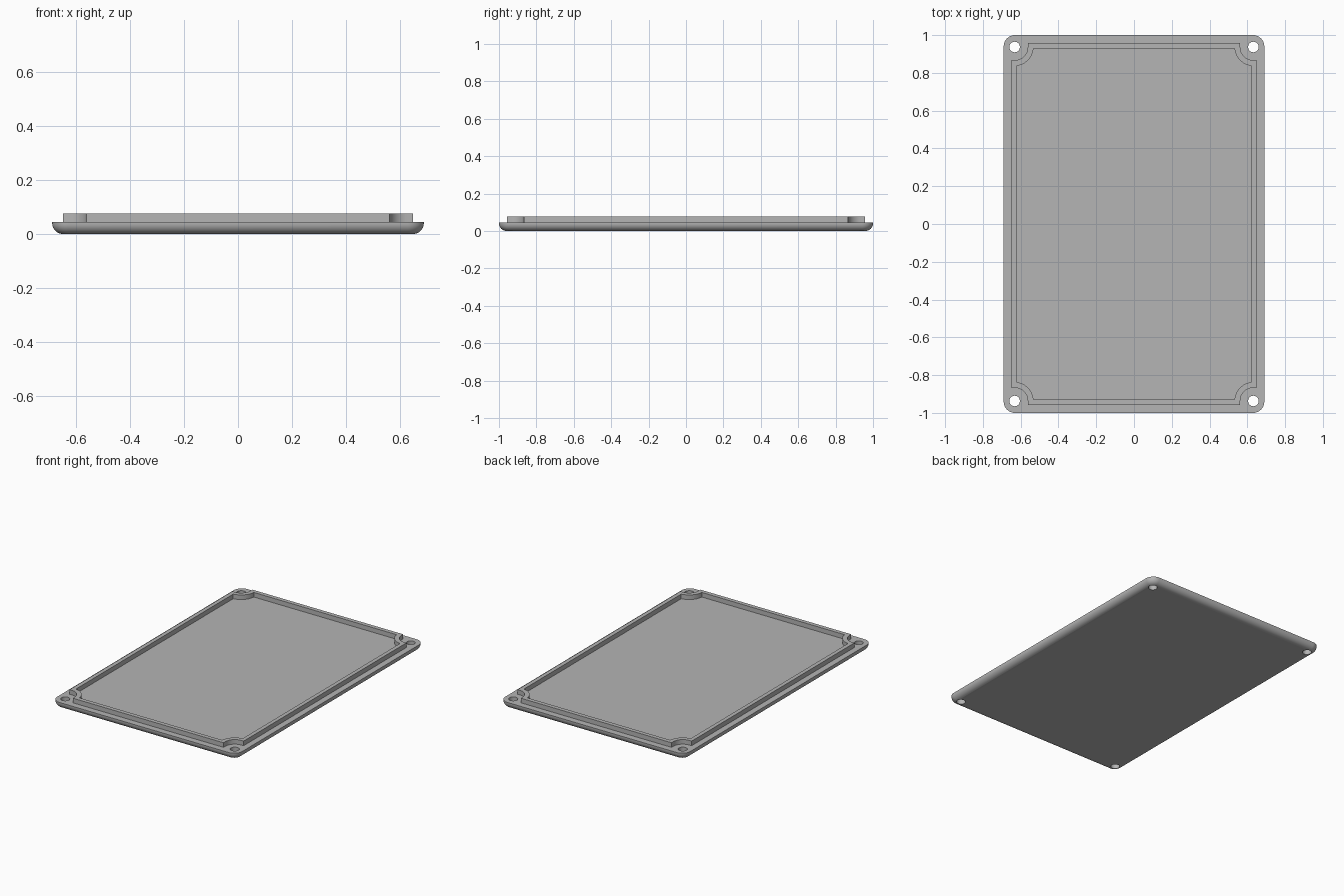
import bpy, bmesh
from math import cos, sin, pi, radians

if "Cube" in bpy.data.objects:
    bpy.data.objects.remove(bpy.data.objects["Cube"])

HALF_X, HALF_Y = 0.69, 1.0
PLATE_TOP, LIP_TOP = 0.045, 0.076
HOLE_X, HOLE_Y, HOLE_R = 0.632, 0.937, 0.028

grey = bpy.data.materials.new("plain grey")
grey.use_nodes = True
colour = (0.46, 0.46, 0.46, 1)
grey.diffuse_color = colour
grey.node_tree.nodes["Principled BSDF"].inputs["Base Color"].default_value = colour


def arc(cx, cy, r, start, end, steps):
    angles = [radians(start + (end - start) * i / steps) for i in range(steps + 1)]
    return [(cx + r * cos(a), cy + r * sin(a)) for a in angles]


def four_way(corner):
    """Repeat the +x +y corner outline in all four quadrants, counterclockwise."""
    loop = []
    for sx, sy in ((1, 1), (-1, 1), (-1, -1), (1, -1)):
        pts = corner if sx * sy > 0 else corner[::-1]
        loop += [(x * sx, y * sy) for x, y in pts]
    return loop


def rounded_rect(inset):
    r = 0.06
    return four_way(arc(HALF_X - r, HALF_Y - r, r - inset, 0, 90, 10))


def notched_rect(hx, hy, r):
    """Rectangle whose corners curve inward around the screw holes."""
    bend = arc(HOLE_X, HOLE_Y, r, 262, 188, 10)
    return four_way([(hx, HOLE_Y - r)] + bend + [(HOLE_X - r, hy)])


def loft(name, rings, closed):
    """Skin a list of (outline, z) rings; cap the ends or close into a ring."""
    bm = bmesh.new()
    loops = [[bm.verts.new((x, y, z)) for x, y in pts] for pts, z in rings]
    pairs = list(zip(loops, loops[1:]))
    if closed:
        pairs.append((loops[-1], loops[0]))
    else:
        bm.faces.new(loops[0][::-1])
        bm.faces.new(loops[-1])
    for a, b in pairs:
        for i in range(len(a)):
            j = (i + 1) % len(a)
            bm.faces.new((a[i], a[j], b[j], b[i]))
    bmesh.ops.recalc_face_normals(bm, faces=bm.faces)
    mesh = bpy.data.meshes.new(name)
    bm.to_mesh(mesh)
    bm.free()
    mesh.materials.append(grey)
    obj = bpy.data.objects.new(name, mesh)
    bpy.context.collection.objects.link(obj)
    return obj


def select_only(obj):
    bpy.ops.object.select_all(action='DESELECT')
    obj.select_set(True)
    bpy.context.view_layer.objects.active = obj


# Base plate with a rounded lower edge
EDGE = 0.04
rings = []
for i in range(9):
    a = i / 8 * pi / 2
    rings.append((rounded_rect(EDGE * (1 - sin(a))), EDGE * (1 - cos(a))))
rings.append((rounded_rect(0), PLATE_TOP))
plate = loft("base_plate", rings, False)

# Four screw holes through the plate
for sx in (-1, 1):
    for sy in (-1, 1):
        circle = arc(HOLE_X * sx, HOLE_Y * sy, HOLE_R, 0, 348.75, 31)
        cutter = loft("hole_cutter", [(circle, -0.1), (circle, 0.2)], False)
        cutter.hide_render = True
        cut = plate.modifiers.new("screw_hole", 'BOOLEAN')
        cut.operation = 'DIFFERENCE'
        cut.solver = 'EXACT'
        cut.object = cutter
        select_only(plate)
        bpy.ops.object.modifier_apply(modifier=cut.name)
        bpy.data.objects.remove(cutter)

# Raised lip running around the inside of the holes
outer = notched_rect(0.649, 0.957, 0.07)
inner = notched_rect(0.622, 0.929, 0.10)
sunk = PLATE_TOP - 0.005
lip = loft("raised_lip", [(outer, sunk), (outer, LIP_TOP), (inner, LIP_TOP), (inner, sunk)], True)

for obj in (plate, lip):
    select_only(obj)
    bpy.ops.object.shade_smooth_by_angle(angle=radians(30))
